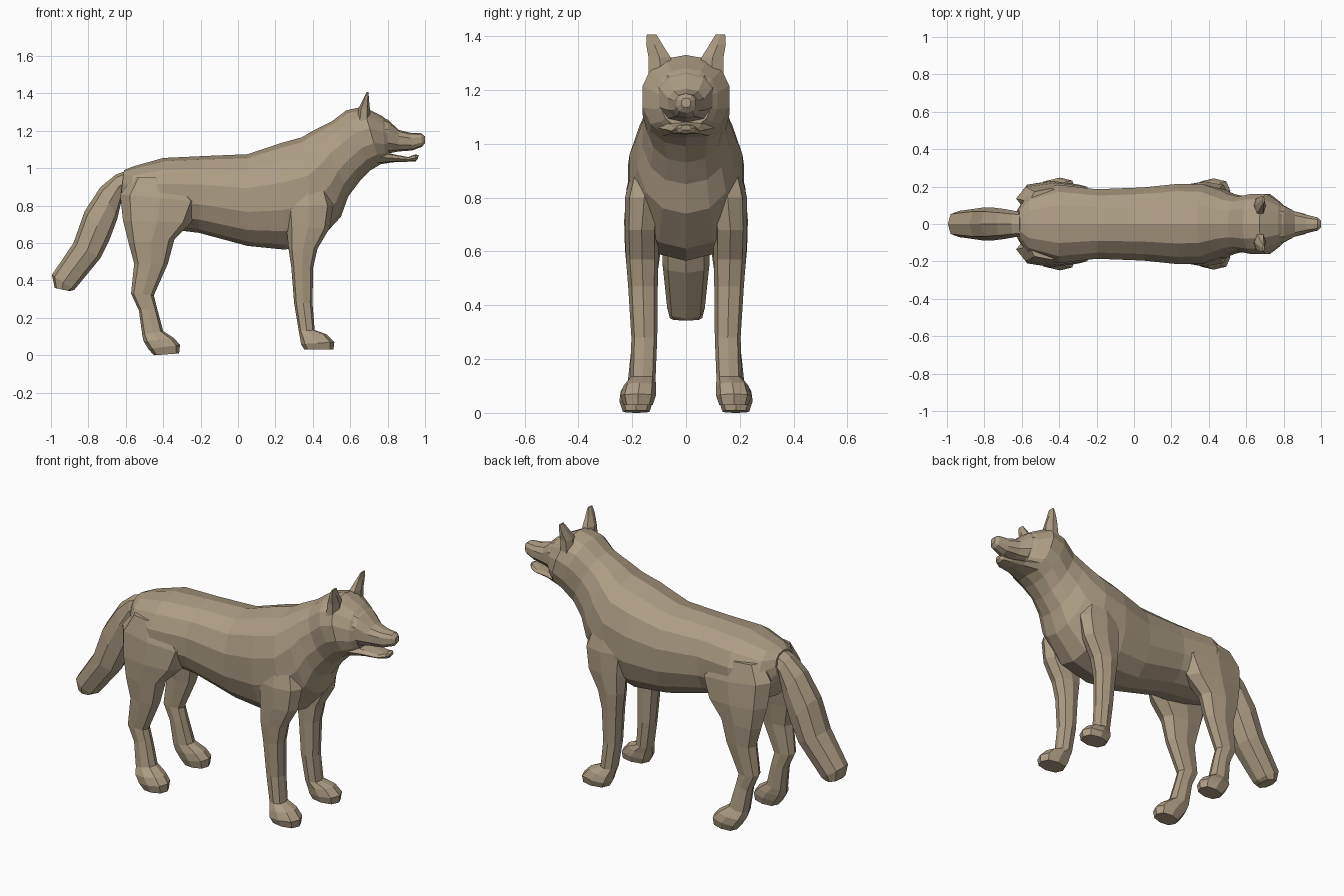
import bpy, bmesh, math


def loft(name, rings, sides, power=0.9, mirror=False):
    """Skin oval rings given as (x1, z1, x2, z2, y centre, half width)."""
    bm = bmesh.new()
    loops = []
    for x1, z1, x2, z2, yc, w in rings:
        loop = []
        for i in range(sides):
            a = 2 * math.pi * i / sides
            c, s = (math.copysign(abs(v) ** power, v) if abs(v) > 1e-6 else 0
                    for v in (math.cos(a), math.sin(a)))
            t = (1 - c) / 2
            loop.append(bm.verts.new((x1 + (x2 - x1) * t, yc + w * s, z1 + (z2 - z1) * t)))
        loops.append(loop)
    for a, b in zip(loops, loops[1:]):
        for i in range(sides):
            j = (i + 1) % sides
            bm.faces.new((a[i], a[j], b[j], b[i]))
    bm.faces.new(loops[0])
    bm.faces.new(loops[-1])
    bmesh.ops.recalc_face_normals(bm, faces=bm.faces)
    mesh = bpy.data.meshes.new(name)
    bm.to_mesh(mesh)
    bm.free()
    obj = bpy.data.objects.new(name, mesh)
    bpy.context.collection.objects.link(obj)
    mat = bpy.data.materials.get("fur") or bpy.data.materials.new("fur")
    mat.diffuse_color = (0.42, 0.34, 0.23, 1)
    mesh.materials.append(mat)
    if mirror:
        m = obj.modifiers.new("mirror", "MIRROR")
        m.use_axis = (False, True, False)
    return obj


# torso, neck and skull
loft("body", [
    (-0.61, 0.99, -0.63, 0.82, 0, 0.08),
    (-0.56, 1.01, -0.58, 0.73, 0, 0.16),
    (-0.40, 1.055, -0.42, 0.68, 0, 0.215),
    (-0.19, 1.065, -0.21, 0.655, 0, 0.19),
    (0.05, 1.075, 0.05, 0.585, 0, 0.20),
    (0.23, 1.135, 0.25, 0.565, 0, 0.22),
    (0.34, 1.165, 0.43, 0.61, 0, 0.215),
    (0.40, 1.20, 0.55, 0.74, 0, 0.185),
    (0.44, 1.22, 0.59, 0.85, 0, 0.165),
    (0.50, 1.25, 0.65, 0.93, 0, 0.15),
    (0.58, 1.31, 0.71, 0.99, 0, 0.165),
    (0.67, 1.33, 0.76, 1.02, 0, 0.165),
    (0.77, 1.28, 0.79, 1.04, 0, 0.12),
    (0.80, 1.255, 0.81, 1.06, 0, 0.095)], 14)

# muzzle with nose tip
loft("muzzle", [
    (0.74, 1.285, 0.75, 1.07, 0, 0.12),
    (0.80, 1.26, 0.81, 1.08, 0, 0.10),
    (0.86, 1.205, 0.86, 1.09, 0, 0.07),
    (0.92, 1.19, 0.93, 1.095, 0, 0.05),
    (0.98, 1.187, 0.985, 1.115, 0, 0.036),
    (1.00, 1.17, 1.00, 1.135, 0, 0.018)], 10, 0.8)

# lower jaw
loft("lower_jaw", [
    (0.74, 1.10, 0.75, 1.02, 0, 0.11),
    (0.83, 1.075, 0.83, 1.032, 0, 0.075),
    (0.91, 1.06, 0.91, 1.035, 0, 0.055),
    (0.95, 1.075, 0.95, 1.037, 0, 0.035),
    (0.965, 1.07, 0.962, 1.05, 0, 0.018)], 8, 0.8)

# ears
loft("ear", [
    (0.635, 1.25, 0.705, 1.25, 0.095, 0.05),
    (0.645, 1.32, 0.705, 1.32, 0.098, 0.047),
    (0.67, 1.37, 0.70, 1.37, 0.118, 0.034),
    (0.688, 1.407, 0.698, 1.407, 0.128, 0.02)], 6, 0.9, True)

# tail
loft("tail", [
    (-0.54, 1.01, -0.58, 0.90, 0, 0.06),
    (-0.655, 0.965, -0.62, 0.84, 0, 0.07),
    (-0.735, 0.90, -0.645, 0.73, 0, 0.08),
    (-0.82, 0.77, -0.69, 0.61, 0, 0.088),
    (-0.88, 0.60, -0.735, 0.52, 0, 0.088),
    (-0.995, 0.43, -0.875, 0.35, 0, 0.07),
    (-0.98, 0.36, -0.90, 0.343, 0, 0.06)], 8, 0.8)

# front legs: shoulder down to paw
loft("front_leg", [
    (0.27, 0.95, 0.46, 0.95, 0.13, 0.06),
    (0.25, 0.80, 0.51, 0.80, 0.155, 0.072),
    (0.26, 0.68, 0.49, 0.68, 0.165, 0.062),
    (0.27, 0.57, 0.425, 0.57, 0.163, 0.06),
    (0.285, 0.47, 0.402, 0.47, 0.16, 0.055),
    (0.30, 0.28, 0.398, 0.28, 0.155, 0.048),
    (0.325, 0.13, 0.41, 0.135, 0.16, 0.047),
    (0.332, 0.09, 0.475, 0.112, 0.172, 0.06),
    (0.337, 0.06, 0.515, 0.07, 0.178, 0.066),
    (0.355, 0.03, 0.51, 0.03, 0.178, 0.055)], 8, 0.8, True)

# hind legs: thigh, hock and paw
loft("hind_leg", [
    (-0.56, 0.95, -0.33, 0.95, 0.12, 0.07),
    (-0.63, 0.86, -0.20, 0.82, 0.135, 0.085),
    (-0.615, 0.72, -0.25, 0.71, 0.15, 0.08),
    (-0.585, 0.60, -0.34, 0.62, 0.16, 0.067),
    (-0.555, 0.49, -0.375, 0.49, 0.163, 0.053),
    (-0.572, 0.33, -0.45, 0.32, 0.16, 0.042),
    (-0.53, 0.24, -0.435, 0.26, 0.16, 0.042),
    (-0.512, 0.11, -0.40, 0.13, 0.168, 0.048),
    (-0.505, 0.075, -0.34, 0.09, 0.18, 0.062),
    (-0.48, 0.035, -0.31, 0.055, 0.185, 0.063),
    (-0.45, 0.0, -0.315, 0.01, 0.185, 0.05)], 8, 0.8, True)
